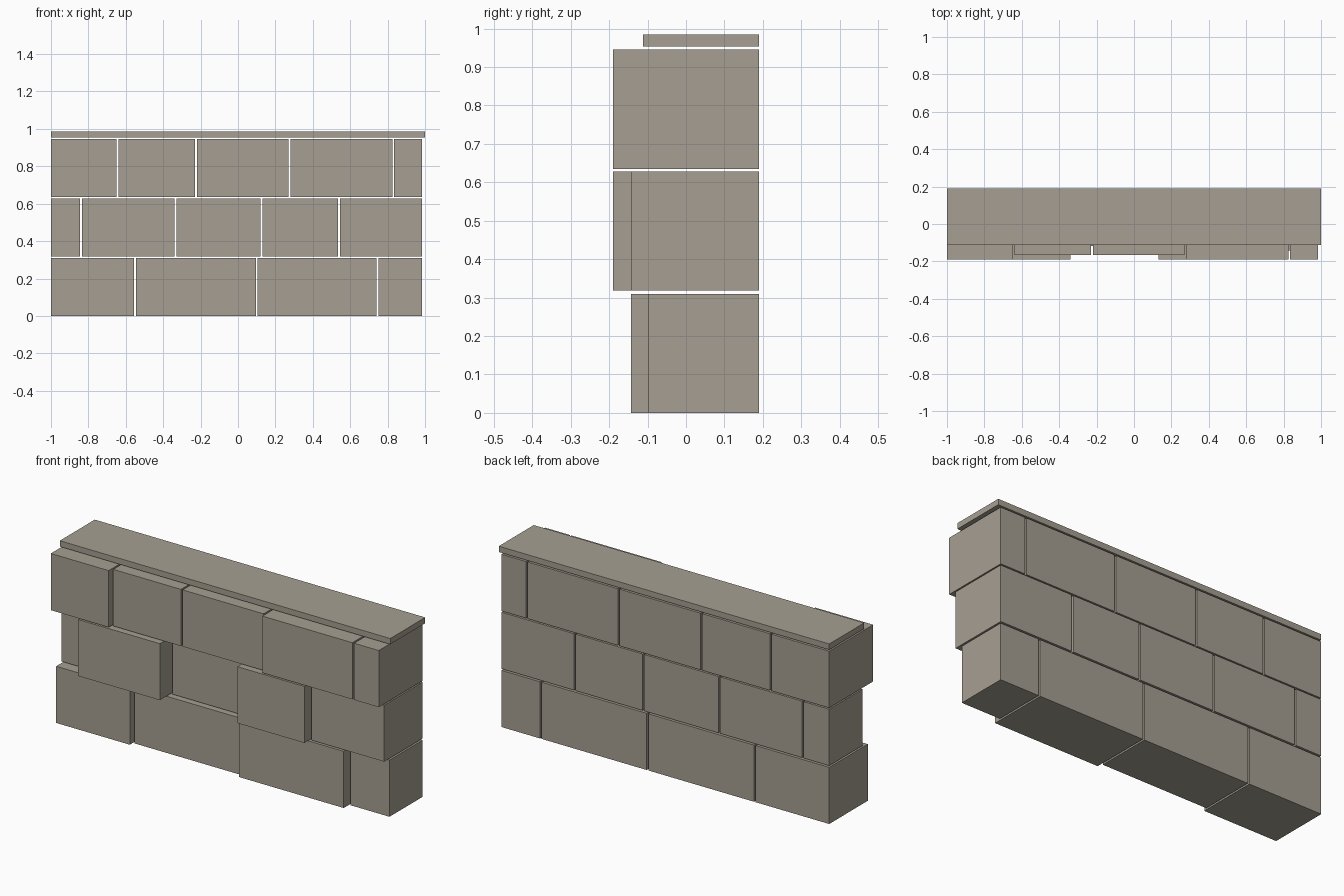
import bpy
import bmesh

cube = bpy.data.objects.get("Cube")
if cube:
    bpy.data.objects.remove(cube, do_unlink=True)

# One stone colour
stone = bpy.data.materials.new("warm_grey_stone")
stone.use_nodes = True
colour = (0.381, 0.347, 0.287, 1.0)
stone.diffuse_color = colour
stone.node_tree.nodes["Principled BSDF"].inputs["Base Color"].default_value = colour

BACK = 0.19
GAP = 0.01


def block(name, x0, x1, front, z0, z1):
    """Box with its back flush to the rear plane of the wall."""
    bm = bmesh.new()
    bmesh.ops.create_cube(bm, size=1)
    bmesh.ops.scale(bm, vec=(x1 - x0, BACK - front, z1 - z0), verts=bm.verts)
    bmesh.ops.translate(bm, vec=((x0 + x1) / 2, (BACK + front) / 2, (z0 + z1) / 2), verts=bm.verts)
    mesh = bpy.data.meshes.new(name)
    bm.to_mesh(mesh)
    bm.free()
    mesh.materials.append(stone)
    obj = bpy.data.objects.new(name, mesh)
    bpy.context.collection.objects.link(obj)


# Courses: bottom, top, then (right end of block, front face) along x
courses = {
    "lower_course": (0.0, 0.31,
                     [(-0.555, -0.143), (0.095, -0.117), (0.74, -0.143), (0.985, -0.097)]),
    "middle_course": (0.319, 0.628,
                      [(-0.845, -0.097), (-0.34, -0.19), (0.12, -0.097),
                       (0.535, -0.19), (0.985, -0.143)]),
    "upper_course": (0.635, 0.945,
                     [(-0.65, -0.19), (-0.23, -0.165), (0.27, -0.165),
                      (0.825, -0.19), (0.985, -0.19)]),
}
for course, (z0, z1, blocks) in courses.items():
    x0 = -1.0
    for i, (x1, front) in enumerate(blocks, 1):
        block(f"{course}_block_{i}", x0, x1, front, z0, z1)
        x0 = x1 + GAP

# Thin slab floating just above the top course
block("cap_slab", -1.0, 1.0, -0.112, 0.953, 0.985)
